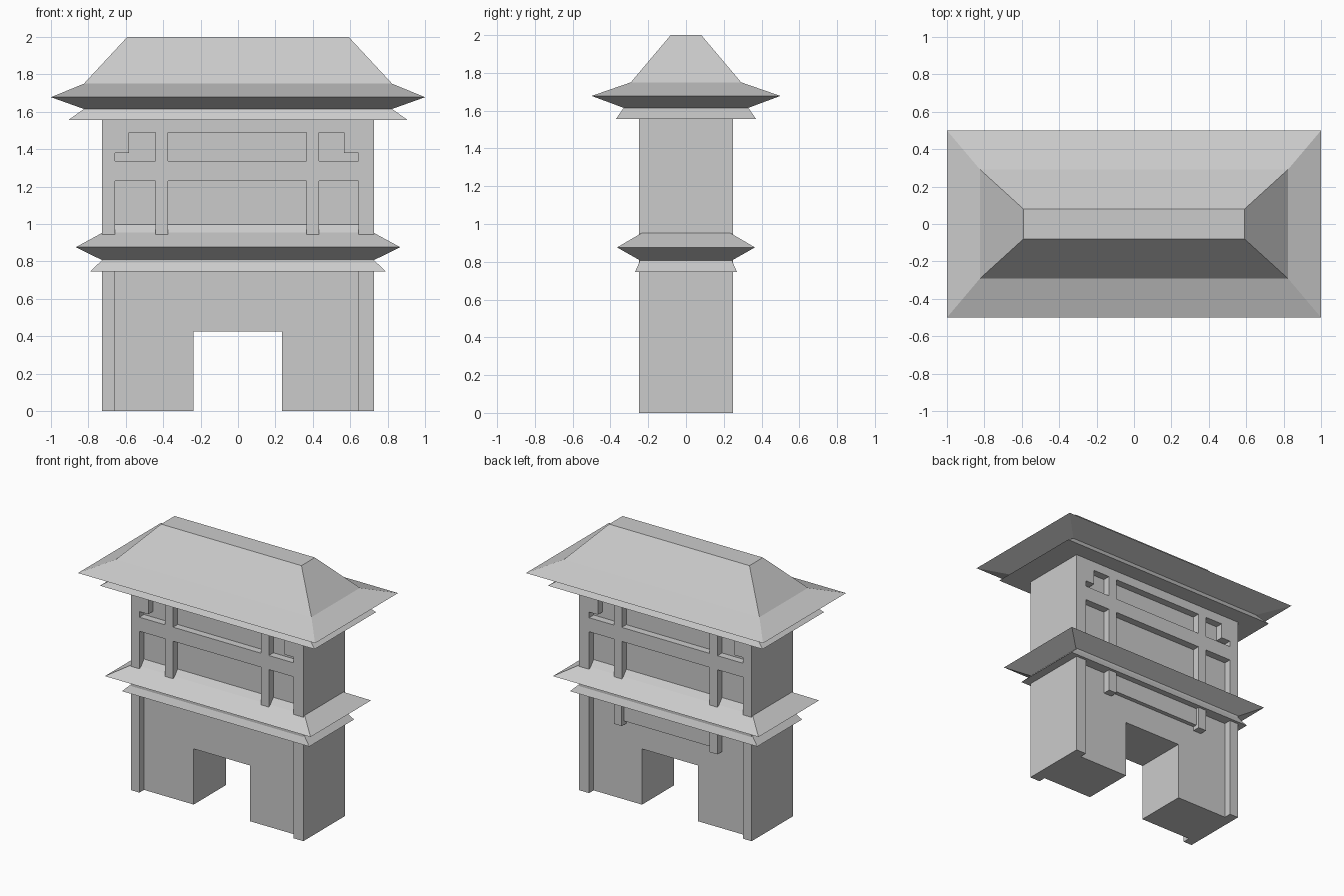
import bpy, bmesh

if "Cube" in bpy.data.objects:
    bpy.data.objects.remove(bpy.data.objects["Cube"])


def finish(bm, name):
    bmesh.ops.recalc_face_normals(bm, faces=bm.faces)
    mesh = bpy.data.meshes.new(name)
    bm.to_mesh(mesh)
    bm.free()
    obj = bpy.data.objects.new(name, mesh)
    bpy.context.collection.objects.link(obj)
    return obj


def extrude_y(bm, pts, y0, y1):
    """Extrude an (x, z) outline from y0 to y1."""
    face = bm.faces.new([bm.verts.new((x, y0, z)) for x, z in pts])
    out = bmesh.ops.extrude_face_region(bm, geom=[face])
    verts = [v for v in out["geom"] if isinstance(v, bmesh.types.BMVert)]
    bmesh.ops.translate(bm, verts=verts, vec=(0, y1 - y0, 0))


def rect(x0, x1, z0, z1):
    return [(x0, z0), (x1, z0), (x1, z1), (x0, z1)]


def hip_roof(name, rings):
    """Loft rectangular rings given as (half x, half y, z)."""
    bm = bmesh.new()
    loops = [[bm.verts.new((sx * hx, sy * hy, z))
              for sx, sy in ((-1, -1), (1, -1), (1, 1), (-1, 1))]
             for hx, hy, z in rings]
    for a, b in zip(loops, loops[1:]):
        for i in range(4):
            j = (i + 1) % 4
            bm.faces.new((a[i], a[j], b[j], b[i]))
    bm.faces.new(loops[0])
    bm.faces.new(loops[-1])
    return finish(bm, name)


# Gate body with the doorway
FACE, WALL = 0.249, 0.194
bm = bmesh.new()
extrude_y(bm, [(-0.728, 0), (-0.238, 0), (-0.238, 0.425), (0.235, 0.425),
               (0.235, 0), (0.726, 0), (0.726, 1.57), (-0.728, 1.57)], -FACE, FACE)
body = finish(bm, "gate_body")

# Recessed panels, front and back
panels = [
    rect(-0.657, 0.643, -0.1, 0.78),
    rect(-0.657, -0.44, 0.88, 1.23), rect(-0.373, 0.367, 0.88, 1.23),
    rect(0.434, 0.643, 0.88, 1.23), rect(-0.373, 0.367, 1.337, 1.49),
    [(-0.657, 1.337), (-0.44, 1.337), (-0.44, 1.49), (-0.582, 1.49),
     (-0.582, 1.38), (-0.657, 1.38)],
    [(0.434, 1.337), (0.643, 1.337), (0.643, 1.38), (0.568, 1.38),
     (0.568, 1.49), (0.434, 1.49)],
]
bm = bmesh.new()
for side in (-1, 1):
    for outline in panels:
        extrude_y(bm, outline, side * WALL, side * 0.4)
cutter = finish(bm, "panel_cutter")
cutter.hide_render = True
mod = body.modifiers.new("panels", "BOOLEAN")
mod.operation = "DIFFERENCE"
mod.solver = "EXACT"
mod.object = cutter
bpy.context.view_layer.objects.active = body
bpy.ops.object.modifier_apply(modifier=mod.name)
bpy.data.objects.remove(cutter)

# Hanging posts and board on the back, under the lower eave
for name, x0, x1, z0, y1 in (("left_hanging_post", -0.44, -0.373, 0.585, 0.25),
                             ("right_hanging_post", 0.367, 0.434, 0.585, 0.25),
                             ("hanging_board", -0.373, 0.367, 0.615, 0.225)):
    bm = bmesh.new()
    extrude_y(bm, rect(x0, x1, z0, 0.77), WALL, y1)
    finish(bm, name)

# Two hipped roofs, each with a flared skirt below the eave
hip_roof("lower_roof", [(0.79, 0.27, 0.746), (0.727, 0.243, 0.807),
                        (0.867, 0.365, 0.876), (0.722, 0.23, 0.955),
                        (0.68, 0.19, 1.002)])
hip_roof("upper_roof", [(0.905, 0.37, 1.557), (0.824, 0.33, 1.615),
                        (1.0, 0.5, 1.678), (0.824, 0.292, 1.75),
                        (0.592, 0.081, 2.0)])
